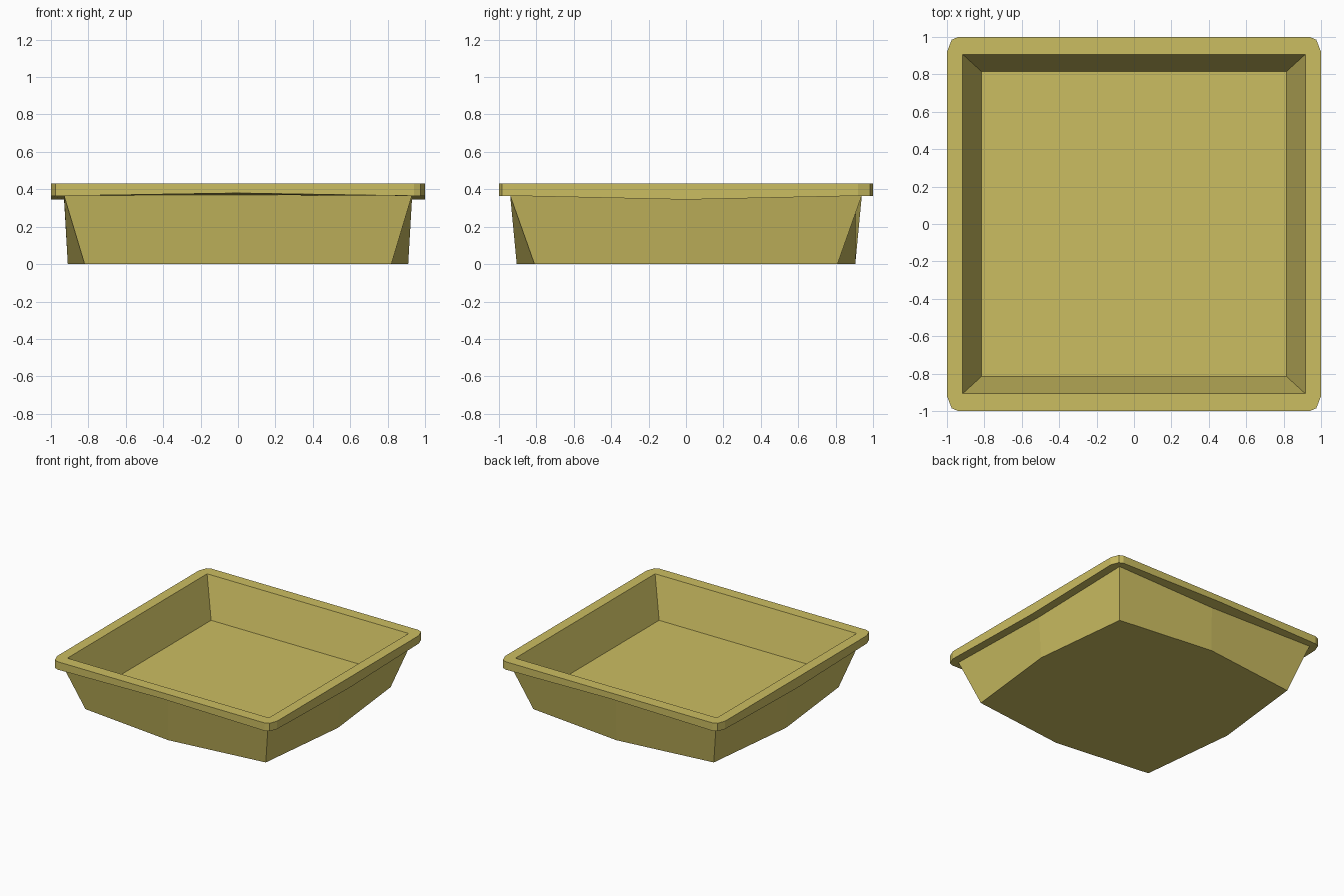
import bpy, bmesh

if "Cube" in bpy.data.objects:
    bpy.data.objects.remove(bpy.data.objects["Cube"])

mat = bpy.data.materials.new("mustard")
mat.diffuse_color = (0.60, 0.51, 0.12, 1)
mat.use_nodes = True
mat.node_tree.nodes["Principled BSDF"].inputs["Base Color"].default_value = mat.diffuse_color


def ring(bm, corner, mid_x, mid_y):
    """16-point loop: each corner has 3 points (x, y, z), plus a midpoint per side.
    mid_x = (x, z) on the x sides, mid_y = (y, z) on the y sides."""
    pts = []
    for sx, sy in ((1, 1), (-1, 1), (-1, -1), (1, -1)):
        c = [(x * sx, y * sy, z) for x, y, z in corner]
        if sx * sy > 0:
            pts.append((mid_x[0] * sx, 0, mid_x[1]))
            pts += c
        else:
            pts.append((0, -mid_y[0] * sx, mid_y[1]))
            pts += c[::-1]
    return [bm.verts.new(p) for p in pts]


def round_corner(z):
    return [(1, .92, z), (.975, .985, z), (.94, 1, z)]


bm = bmesh.new()
rings = [
    # outer body: base and top under the rim
    ring(bm, [(.82, .81, 0)] * 3, (.91, 0), (.905, 0)),
    ring(bm, [(.93, .94, .367)] * 3, (.93, .345), (.908, .37)),
    # rim: lower and upper outer edge
    ring(bm, round_corner(.365), (1, .345), (1, .38)),
    ring(bm, round_corner(.43), (1, .43), (1, .43)),
    # basin: opening and floor
    ring(bm, [(.916, .907, .43)] * 3, (.916, .43), (.907, .43)),
    ring(bm, [(.815, .815, .11)] * 3, (.815, .11), (.815, .11)),
]
for a, b in zip(rings, rings[1:]):
    for i in range(16):
        j = (i + 1) % 16
        bm.faces.new((a[i], a[j], b[j], b[i]))
bm.faces.new(rings[0][::-1])
bm.faces.new(rings[-1])

# merge the tripled sharp corners
bmesh.ops.remove_doubles(bm, verts=bm.verts, dist=1e-5)
bmesh.ops.recalc_face_normals(bm, faces=bm.faces)

mesh = bpy.data.meshes.new("tray")
bm.to_mesh(mesh)
bm.free()
mesh.materials.append(mat)
tray = bpy.data.objects.new("tray", mesh)
bpy.context.collection.objects.link(tray)
